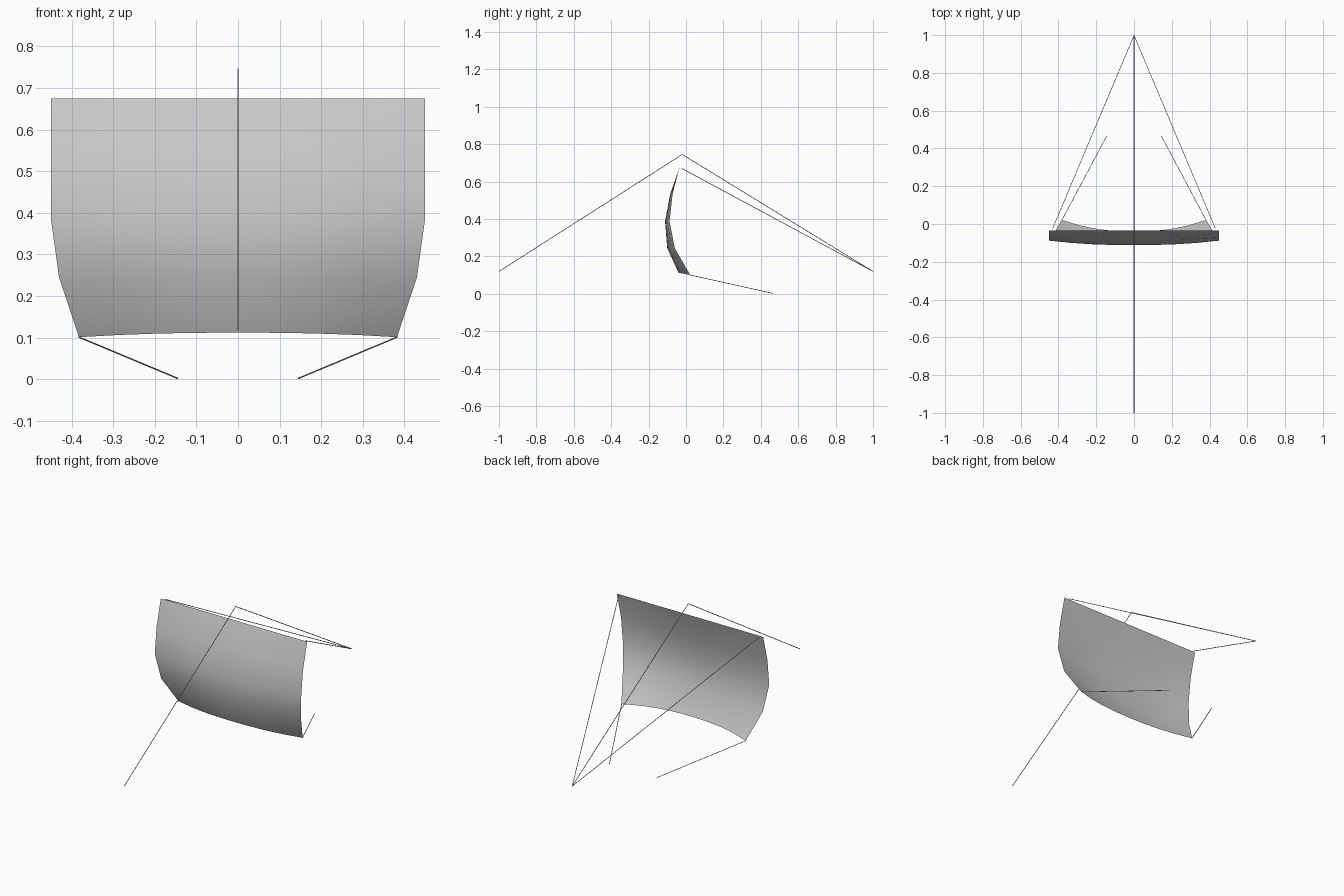
import bpy, bmesh
from mathutils import Vector

if "Cube" in bpy.data.objects:
    bpy.data.objects.remove(bpy.data.objects["Cube"])

# Sail rows: half width, y centre, y side, z centre, z side
ROWS = [
    (0.45, -0.035, -0.035, 0.675, 0.675),
    (0.45, -0.085, -0.072, 0.532, 0.532),
    (0.45, -0.112, -0.088, 0.388, 0.388),
    (0.43, -0.101, -0.060, 0.246, 0.244),
    (0.382, -0.040, 0.022, 0.112, 0.101),
]
COLS = 8


def make_object(name, bm):
    mesh = bpy.data.meshes.new(name)
    bm.to_mesh(mesh)
    bm.free()
    ob = bpy.data.objects.new(name, mesh)
    bpy.context.collection.objects.link(ob)
    for p in mesh.polygons:
        p.use_smooth = True
    return ob


# Billowing single-sheet sail
bm = bmesh.new()
grid = []
for w, yc, ys, zc, zs in ROWS:
    row = []
    for i in range(COLS + 1):
        t = 2 * i / COLS - 1
        k = abs(t) ** 2.3
        row.append(bm.verts.new((w * t, yc + (ys - yc) * k, zc + (zs - zc) * k)))
    grid.append(row)
for a, b in zip(grid, grid[1:]):
    for i in range(COLS):
        bm.faces.new((a[i], b[i], b[i + 1], a[i + 1]))
make_object("sail", bm)


# Thin rope along a polyline
def rope(name, points, radius=0.0018):
    bm = bmesh.new()
    for p, q in zip(points, points[1:]):
        p, q = Vector(p), Vector(q)
        d = q - p
        made = bmesh.ops.create_cone(bm, cap_ends=True, segments=6, radius1=radius,
                                     radius2=radius, depth=d.length)
        rot = d.to_track_quat('Z', 'Y')
        for v in made["verts"]:
            v.co = rot @ v.co + (p + q) / 2
    ob = make_object(name, bm)
    bpy.context.view_layer.objects.active = ob
    ob.select_set(True)
    bpy.ops.object.shade_smooth_by_angle(angle=1.1)
    ob.select_set(False)


# Fore and back stay over the mast head
rope("stay", [(0, -0.999, 0.12), (0, -0.02, 0.745), (0, 0.999, 0.12)])

# Braces from the yard ends, sheets from the lower corners
for side, s in (("left", -1), ("right", 1)):
    rope("brace_" + side, [(0.43 * s, -0.022, 0.67), (0, 0.999, 0.12)])
    rope("sheet_" + side, [(0.382 * s, 0.02, 0.101), (0.145 * s, 0.465, 0.002)])
